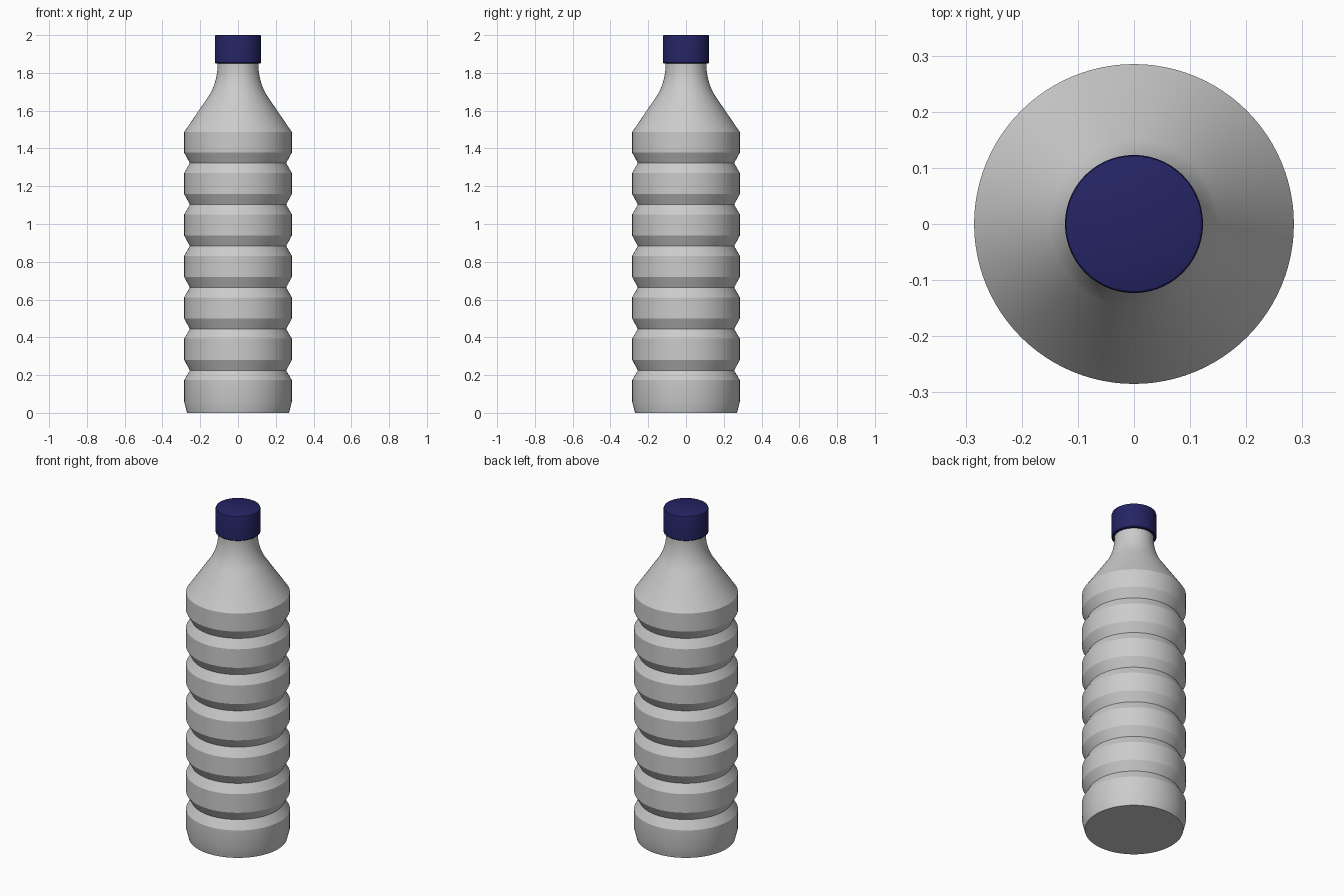
import bpy, bmesh, math

if "Cube" in bpy.data.objects:
    bpy.data.objects.remove(bpy.data.objects["Cube"])


def lathe(name, profile, sides=96, angle=15):
    """Spin an (r, z) profile around z; both ends are closed with flat discs."""
    bm = bmesh.new()
    rings = []
    for r, z in profile:
        rings.append([bm.verts.new((r * math.cos(2 * math.pi * i / sides),
                                    r * math.sin(2 * math.pi * i / sides), z))
                      for i in range(sides)])
    for a, b in zip(rings, rings[1:]):
        for i in range(sides):
            j = (i + 1) % sides
            bm.faces.new((a[i], a[j], b[j], b[i]))
    bm.faces.new(rings[0][::-1])
    bm.faces.new(rings[-1])
    mesh = bpy.data.meshes.new(name)
    bm.to_mesh(mesh)
    bm.free()
    obj = bpy.data.objects.new(name, mesh)
    bpy.context.collection.objects.link(obj)
    bpy.ops.object.select_all(action='DESELECT')
    obj.select_set(True)
    bpy.context.view_layer.objects.active = obj
    bpy.ops.object.shade_smooth_by_angle(angle=math.radians(angle))
    return obj


R = 0.285          # body radius
GROOVE_R = 0.255   # radius at the bottom of each groove

# Bottle: chamfered base, six V grooves, conical shoulder, curved neck
profile = [(0.27, 0.0), (R, 0.06)]
for k in range(6):
    z = 0.225 + 0.2195 * k
    profile += [(R, z - 0.052), (GROOVE_R, z), (R, z + 0.055)]
profile += [(R, 1.487), (0.15, 1.685)]
for i in range(1, 9):
    t = i / 8
    profile.append((0.15 - 0.042 * (1 - (1 - t) ** 2.2), 1.685 + 0.165 * t))
profile.append((0.108, 1.93))
lathe("bottle_body", profile)

# Screw cap with a slightly eased top and bottom edge
cap = lathe("cap", [(0.119, 1.85), (0.123, 1.854), (0.123, 1.992),
                    (0.121, 1.998), (0.117, 2.0)], angle=30)
blue = bpy.data.materials.new("cap_blue")
blue.diffuse_color = (0.018, 0.018, 0.13, 1)
blue.use_nodes = True
blue.node_tree.nodes["Principled BSDF"].inputs["Base Color"].default_value = blue.diffuse_color
cap.data.materials.append(blue)
